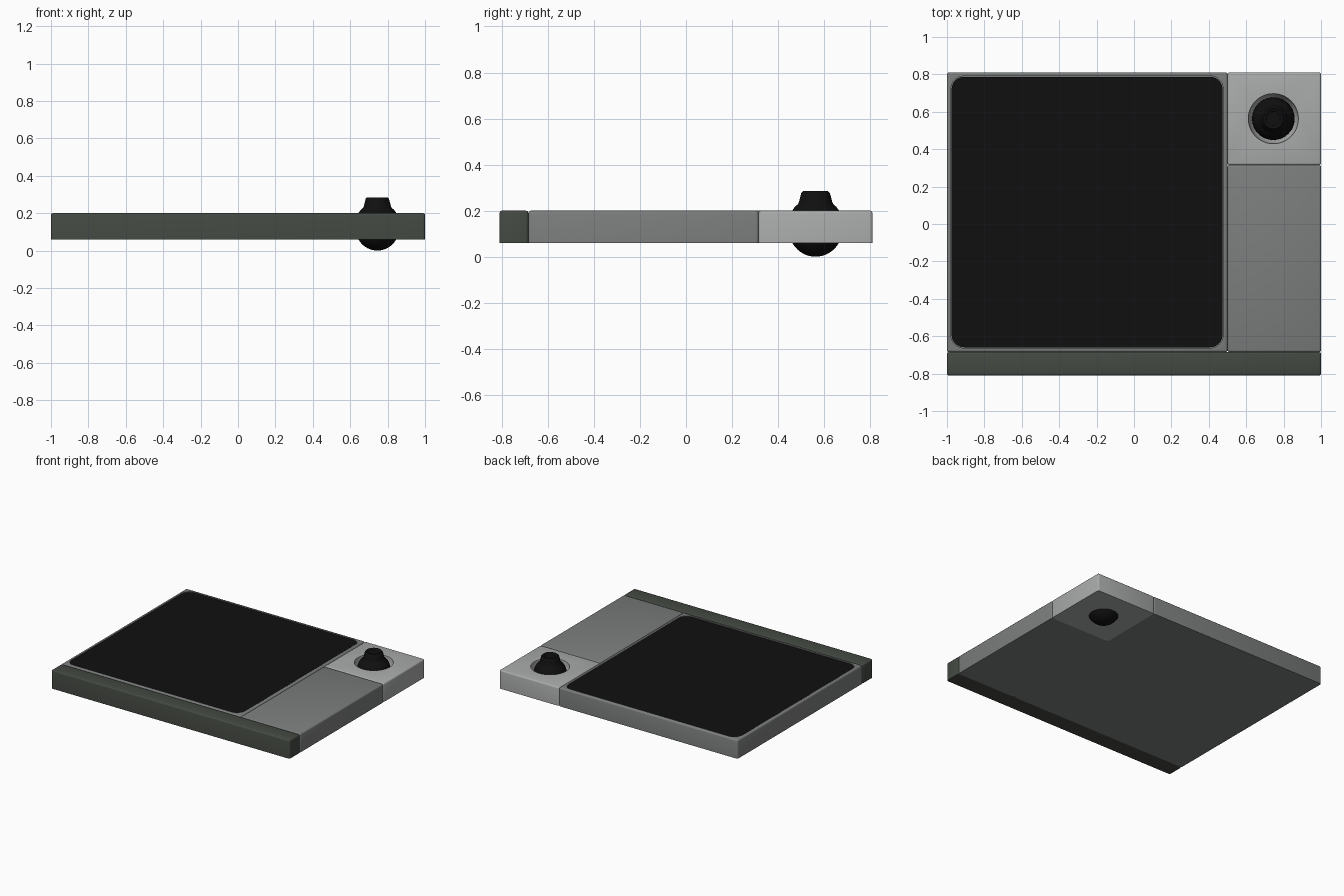
import bpy, bmesh, math
from mathutils import Matrix, Vector

if "Cube" in bpy.data.objects:
    bpy.data.objects.remove(bpy.data.objects["Cube"])

BOTTOM, TOP = 0.06, 0.20
STICK = Vector((0.745, 0.563, 0))


def material(name, rgb):
    m = bpy.data.materials.new(name)
    m.diffuse_color = (*rgb, 1)
    m.use_nodes = True
    m.node_tree.nodes["Principled BSDF"].inputs["Base Color"].default_value = m.diffuse_color
    return m


def finish(bm, name, mat=None):
    bmesh.ops.recalc_face_normals(bm, faces=bm.faces)
    me = bpy.data.meshes.new(name)
    bm.to_mesh(me)
    bm.free()
    ob = bpy.data.objects.new(name, me)
    bpy.context.collection.objects.link(ob)
    if mat:
        me.materials.append(mat)
    return ob


def activate(ob):
    bpy.ops.object.select_all(action='DESELECT')
    ob.select_set(True)
    bpy.context.view_layer.objects.active = ob


def smooth(ob):
    activate(ob)
    bpy.ops.object.shade_smooth_by_angle(angle=math.radians(35))


def box_mesh(x0, x1, y0, y1, z0, z1):
    bm = bmesh.new()
    bmesh.ops.create_cube(bm, size=1)
    bmesh.ops.scale(bm, vec=(x1 - x0, y1 - y0, z1 - z0), verts=bm.verts)
    bmesh.ops.translate(bm, vec=((x0 + x1) / 2, (y0 + y1) / 2, (z0 + z1) / 2), verts=bm.verts)
    return bm


def block(name, x0, x1, y0, y1, mat):
    # soft top and upright edges, sharp underside
    bm = box_mesh(x0, x1, y0, y1, BOTTOM, TOP)
    edges = [e for e in bm.edges if max(v.co.z for v in e.verts) > BOTTOM + 0.01]
    bmesh.ops.bevel(bm, geom=edges, offset=0.011, segments=3, profile=0.5, affect='EDGES')
    return finish(bm, name, mat)


def rounded_plate(name, x0, x1, y0, y1, z0, z1, radius, mat=None):
    bm = box_mesh(x0, x1, y0, y1, z0, z1)
    edges = [e for e in bm.edges if abs(e.verts[0].co.z - e.verts[1].co.z) > 0.001]
    bmesh.ops.bevel(bm, geom=edges, offset=radius, segments=10, profile=0.5, affect='EDGES')
    return finish(bm, name, mat)


def carve(ob, cutter):
    cutter.hide_render = True
    mod = ob.modifiers.new("carve", 'BOOLEAN')
    mod.operation = 'DIFFERENCE'
    mod.solver = 'EXACT'
    mod.object = cutter
    activate(ob)
    bpy.ops.object.modifier_apply(modifier=mod.name)
    bpy.data.objects.remove(cutter)


black = material("black", (0.005, 0.005, 0.005))
mid_grey = material("mid_grey", (0.2, 0.21, 0.205))
light_grey = material("light_grey", (0.4, 0.41, 0.405))
olive = material("olive", (0.058, 0.067, 0.055))

# Base blocks
screen_frame = block("screen_frame", -1.0, 0.5, -0.685, 0.81, mid_grey)
side_panel = block("side_panel", 0.5, 1.0, -0.685, 0.315, mid_grey)
stick_housing = block("stick_housing", 0.5, 1.0, 0.315, 0.81, light_grey)
front_strip = block("front_strip", -1.0, 1.0, -0.81, -0.685, olive)

# Screen set in a shallow pocket
carve(screen_frame, rounded_plate("pocket", -0.979, 0.477, -0.663, 0.791, 0.185, 0.25, 0.07))
screen = rounded_plate("screen", -0.975, 0.473, -0.659, 0.787, 0.184, 0.197, 0.067, black)

# Round socket for the stick
bm = bmesh.new()
bmesh.ops.create_uvsphere(bm, u_segments=48, v_segments=24, radius=0.134,
                          matrix=Matrix.Translation(STICK + Vector((0, 0, TOP + 0.001))))
carve(stick_housing, finish(bm, "socket"))

# Thumb stick: ball below, skirt and dished cap above
R = 0.115
profile = [(R * math.sin(a), R - R * math.cos(a))
           for a in [math.radians(100) * i / 14 for i in range(15)]]
profile += [(0.113, 0.17), (0.104, 0.197), (0.09, 0.217), (0.078, 0.227), (0.073, 0.235),
            (0.066, 0.262), (0.062, 0.277), (0.054, 0.285), (0.045, 0.284),
            (0.037, 0.277), (0, 0.275)]
bm = bmesh.new()
verts = [bm.verts.new((r + STICK.x, STICK.y, z)) for r, z in profile]
edges = [bm.edges.new(p) for p in zip(verts, verts[1:])]
bmesh.ops.spin(bm, geom=verts + edges, cent=STICK, axis=(0, 0, 1),
               angle=math.tau, steps=40, use_merge=True)
bmesh.ops.remove_doubles(bm, verts=bm.verts, dist=0.0005)
thumb_stick = finish(bm, "thumb_stick", black)

for ob in (screen_frame, side_panel, stick_housing, front_strip, screen, thumb_stick):
    smooth(ob)
